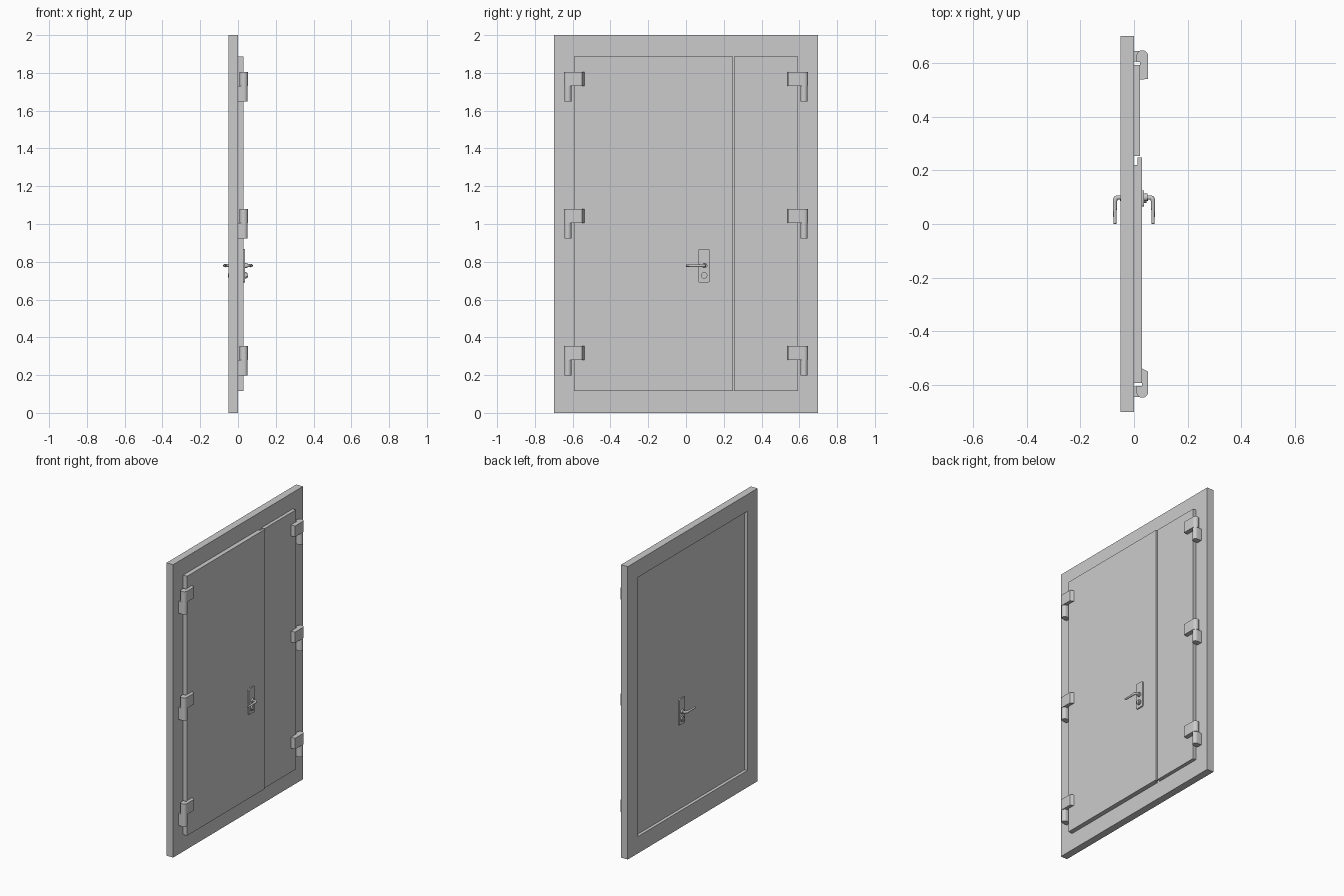
import bpy, bmesh, math
from mathutils import Vector

if "Cube" in bpy.data.objects:
    bpy.data.objects.remove(bpy.data.objects["Cube"])


def finish(name, bm, smooth=False):
    bmesh.ops.recalc_face_normals(bm, faces=bm.faces)
    me = bpy.data.meshes.new(name)
    bm.to_mesh(me)
    bm.free()
    ob = bpy.data.objects.new(name, me)
    bpy.context.collection.objects.link(ob)
    if smooth:
        bpy.ops.object.select_all(action='DESELECT')
        ob.select_set(True)
        bpy.context.view_layer.objects.active = ob
        bpy.ops.object.shade_smooth_by_angle(angle=math.radians(35))
    return ob


def prism(name, points, direction, smooth=False):
    """Extrude a closed planar outline along a direction."""
    bm = bmesh.new()
    face = bm.faces.new([bm.verts.new(p) for p in points])
    ext = bmesh.ops.extrude_face_region(bm, geom=[face])
    verts = [g for g in ext['geom'] if isinstance(g, bmesh.types.BMVert)]
    bmesh.ops.translate(bm, verts=verts, vec=direction)
    return finish(name, bm, smooth)


def column(name, xy, z0, z1, smooth=False):
    return prism(name, [(x, y, z0) for x, y in xy], (0, 0, z1 - z0), smooth)


def disc(name, y, z, r, x0, x1, n=24):
    ring = [(x0, y + r * math.cos(2 * math.pi * i / n),
             z + r * math.sin(2 * math.pi * i / n)) for i in range(n)]
    return prism(name, ring, (x1 - x0, 0, 0), True)


# Door frame: rectangular ring
def frame():
    bm = bmesh.new()
    loops = []
    for x in (-0.05, 0.0):
        for hy, z0, z1 in ((0.70, 0, 2), (0.59, 0.115, 1.885)):
            loops.append([bm.verts.new((x, y, z)) for y, z in
                          ((-hy, z0), (hy, z0), (hy, z1), (-hy, z1))])
    back_out, back_in, front_out, front_in = loops
    for a, b in ((back_out, back_in), (front_out, front_in),
                 (back_out, front_out), (back_in, front_in)):
        for i in range(4):
            j = (i + 1) % 4
            bm.faces.new((a[i], a[j], b[j], b[i]))
    finish("door_frame", bm)


frame()

# Door leaves with an overlapping rebate at the meeting edge
Z0, Z1 = 0.116, 1.888
column("wide_leaf", [(-0.03, -0.592), (0.03, -0.592), (0.03, 0.248), (0.013, 0.248),
                     (0.013, 0.22), (-0.03, 0.22)], Z0, Z1)
column("narrow_leaf", [(-0.03, 0.223), (0.0, 0.223), (0.0, 0.253), (0.023, 0.253),
                       (0.023, 0.592), (-0.03, 0.592)], Z0, Z1)

# Hinges: barrel knuckle wrapped onto the leaf above, frame knuckle below
C, R = 0.625, 0.022
arc = [math.pi * i / 12 for i in range(13)]
for side, surf, tip in ((-1, 0.03, 0.550), (1, 0.023, 0.540)):
    label = "left" if side < 0 else "right"
    upper = [(surf, 0.538), (0.053, tip)]
    upper += [(0.031 + R * math.cos(a), C + R * math.sin(a)) for a in arc]
    upper += [(0.009, 0.604), (surf, 0.604)]
    lower = [(0.0, C - 0.019), (0.0, C + 0.019)]
    lower += [(0.031 + 0.02 * math.sin(a), C + 0.019 * math.cos(a)) for a in arc]
    for i, z in enumerate((0.28, 1.005, 1.73)):
        column(f"{label}_leaf_knuckle_{i}", [(x, side * y) for x, y in upper],
               z, z + 0.075, True)
        column(f"{label}_frame_knuckle_{i}", [(x, side * y) for x, y in lower],
               z - 0.082, z, True)


# Lever: tapered tube swept along a bent path
def lever(name, s):
    path = [(0.036, 0.099, 0.780, .008), (0.060, 0.099, 0.780, .008),
            (0.066, 0.097, 0.780, .009), (0.070, 0.091, 0.780, .009),
            (0.071, 0.083, 0.780, .008), (0.071, 0.045, 0.779, .0065),
            (0.071, 0.002, 0.779, .006), (0.071, 0.0, 0.779, .004)]
    pts = [Vector((s * p[0], p[1], p[2])) for p in path]
    bm = bmesh.new()
    rings = []
    for i, p in enumerate(pts):
        t = (pts[min(i + 1, len(pts) - 1)] - pts[max(i - 1, 0)]).normalized()
        up = Vector((0, 0, 1))
        u = t.cross(up).normalized()
        r = path[i][3]
        rings.append([bm.verts.new(p + r * (u * math.cos(k * math.pi / 8)
                                            + up * math.sin(k * math.pi / 8)))
                      for k in range(16)])
    for a, b in zip(rings, rings[1:]):
        for k in range(16):
            bm.faces.new((a[k], a[(k + 1) % 16], b[(k + 1) % 16], b[k]))
    bm.faces.new(rings[0])
    bm.faces.new(rings[-1])
    finish(name, bm, True)


# Handle set on both sides: backplate, rosette, lever, lock cylinder
for s, label in ((1, "outer"), (-1, "inner")):
    outline = []
    for cy, cz, a0 in ((0.117, 0.860, 0), (0.073, 0.860, 90),
                       (0.073, 0.699, 180), (0.117, 0.699, 270)):
        for k in range(5):
            a = math.radians(a0 + k * 22.5)
            outline.append((s * 0.03, cy + 0.008 * math.cos(a), cz + 0.008 * math.sin(a)))
    prism(f"{label}_backplate", outline, (s * 0.008, 0, 0), True)
    disc(f"{label}_rosette", 0.099, 0.780, 0.014, s * 0.036, s * 0.050)
    lever(f"{label}_lever", s)
    disc(f"{label}_lock_collar", 0.096, 0.728, 0.017, s * 0.036, s * 0.046)
    disc(f"{label}_lock_core", 0.096, 0.728, 0.010, s * 0.044, s * 0.052)
